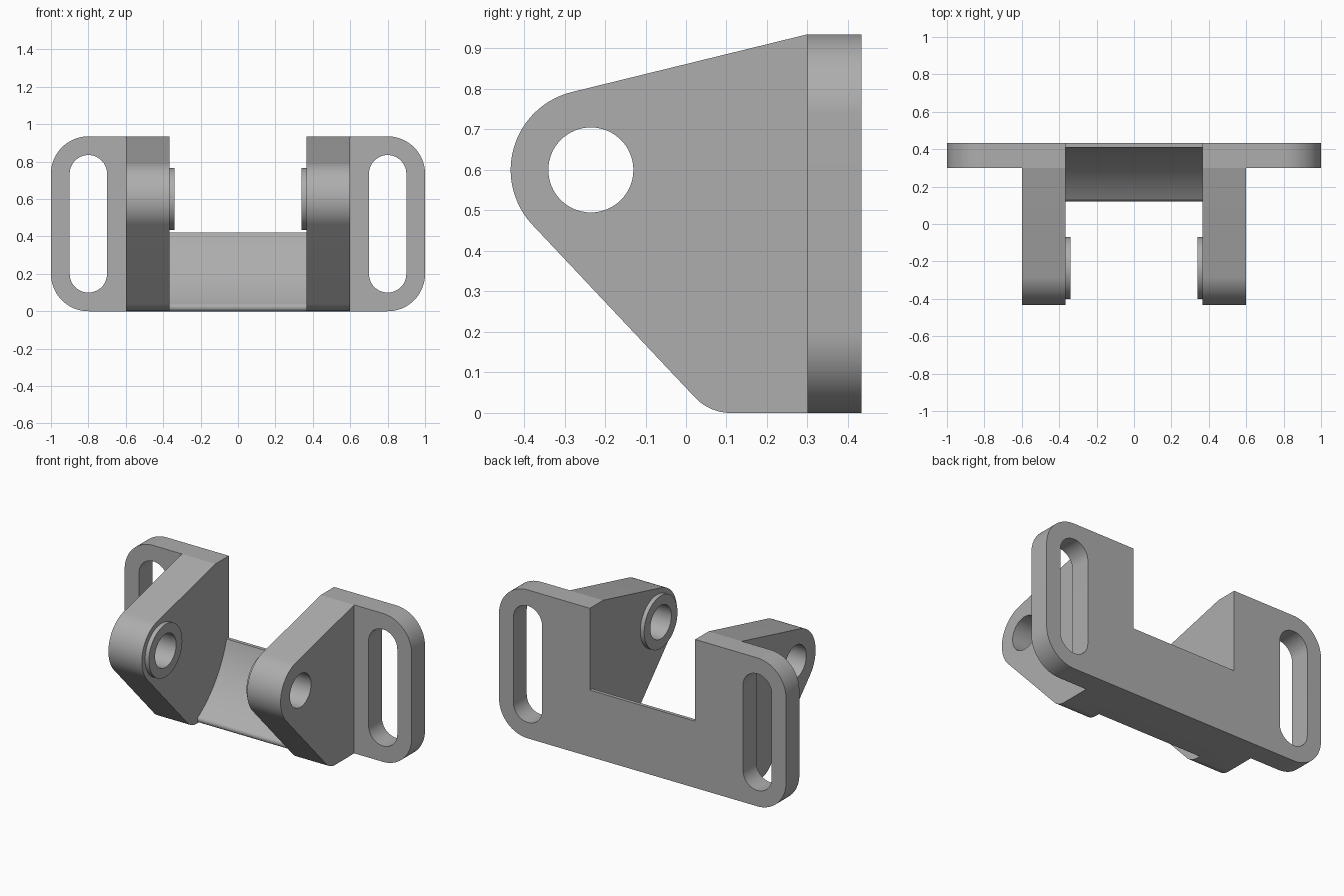
import bpy, bmesh
from math import cos, sin, radians

cube = bpy.data.objects.get("Cube")
if cube:
    bpy.data.objects.remove(cube)

# Main dimensions
HEIGHT = 0.935
BACK, PLATE_FRONT = 0.433, 0.30
INNER, OUTER = 0.367, 0.60
PIVOT = (-0.235, 0.60)

grey = bpy.data.materials.new("plain_grey")
grey.use_nodes = True
COLOUR = (0.42, 0.42, 0.42, 1)
grey.diffuse_color = COLOUR
grey.node_tree.nodes["Principled BSDF"].inputs["Base Color"].default_value = COLOUR


def arc(centre, r, a0, a1, n=24):
    """Points along an arc, angles in degrees."""
    angles = [radians(a0 + (a1 - a0) * i / n) for i in range(n + 1)]
    return [(centre[0] + r * cos(a), centre[1] + r * sin(a)) for a in angles]


def circle(centre, r, n=64):
    return arc(centre, r, 0, 360, n)[:-1]


def prism(name, profile, lo, hi, axis):
    """Extrude a (y, z) profile along x, or an (x, z) profile along y."""
    def place(p, d):
        return (d, p[0], p[1]) if axis == "x" else (p[0], d, p[1])
    bm = bmesh.new()
    base = bm.faces.new([bm.verts.new(place(p, lo)) for p in profile])
    new = bmesh.ops.extrude_face_region(bm, geom=[base])["geom"]
    shift = (hi - lo, 0, 0) if axis == "x" else (0, hi - lo, 0)
    bmesh.ops.translate(bm, vec=shift,
                        verts=[v for v in new if isinstance(v, bmesh.types.BMVert)])
    bmesh.ops.recalc_face_normals(bm, faces=bm.faces)
    mesh = bpy.data.meshes.new(name)
    bm.to_mesh(mesh)
    bm.free()
    mesh.materials.append(grey)
    obj = bpy.data.objects.new(name, mesh)
    bpy.context.collection.objects.link(obj)
    return obj


def combine(body, tool, operation):
    """Apply a boolean and discard the tool."""
    mod = body.modifiers.new("combine", "BOOLEAN")
    mod.operation, mod.solver, mod.object = operation, "EXACT", tool
    bpy.context.view_layer.objects.active = body
    bpy.ops.object.modifier_apply(modifier=mod.name)
    bpy.data.objects.remove(tool)


# Cross bar with a concave front, swept around the pivot
bar = ([(BACK, 0), (BACK, 0.42)] + arc(PIVOT, 0.67, -15.6, -57, 40)
       + arc((0.14, 0.021), 0.021, 122, 270, 12))
bracket = prism("mounting_bracket", bar, -INNER, INNER, "x")

# Side arm outline: sloped top, round nose, sloped underside, rounded heel
arm = ([(BACK, 0), (BACK, HEIGHT), (PLATE_FRONT, HEIGHT)]
       + arc(PIVOT, 0.198, 103.5, 223.6, 40)
       + arc((0.11, 0.12), 0.12, 223.6, 270, 14))

for side in (-1, 1):
    # Slotted ear plate with rounded outer corners
    ear = ([(INNER, 0)] + arc((0.8, 0.2), 0.2, -90, 0)
           + arc((0.8, HEIGHT - 0.2), 0.2, 0, 90) + [(INNER, HEIGHT)])
    ear = [(side * x, z) for x, z in ear]
    combine(bracket, prism("ear", ear, PLATE_FRONT, BACK, "y"), "UNION")
    combine(bracket, prism("arm", arm, side * INNER, side * OUTER, "x"), "UNION")

    # Raised ring around the pivot hole on the inner face
    boss = prism("boss", circle(PIVOT, 0.166), side * 0.34, side * 0.42, "x")
    combine(bracket, boss, "UNION")

    # Pivot hole and vertical adjustment slot
    hole = prism("pivot_hole", circle(PIVOT, 0.105), side * 0.25, side * 0.7, "x")
    combine(bracket, hole, "DIFFERENCE")
    slot = (arc((side * 0.8, 0.2), 0.1, 180, 360)
            + arc((side * 0.8, HEIGHT - 0.2), 0.1, 0, 180))
    combine(bracket, prism("slot", slot, 0.2, 0.5, "y"), "DIFFERENCE")

# Smooth curved walls, sharp edges elsewhere
bpy.ops.object.select_all(action="DESELECT")
bracket.select_set(True)
bpy.context.view_layer.objects.active = bracket
bpy.ops.object.shade_smooth_by_angle(angle=radians(12))
